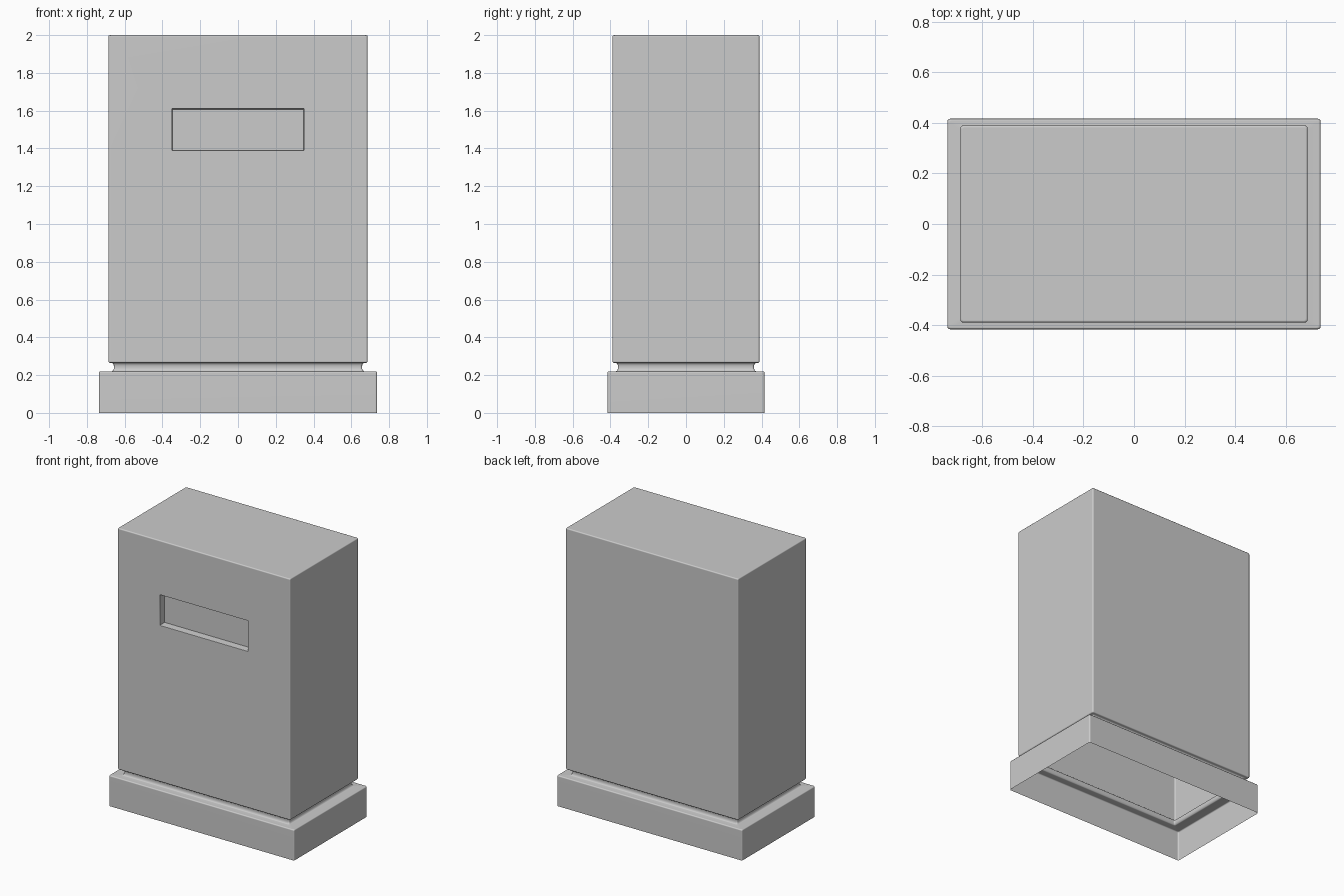
import bpy, bmesh, math
from mathutils import Vector

if "Cube" in bpy.data.objects:
    bpy.data.objects.remove(bpy.data.objects["Cube"])

SEG = 3  # corner segments


def ring(bm, hx, hy, z, r=0.01):
    # rounded rectangle loop
    vs = []
    for i, (sx, sy) in enumerate([(1, 1), (-1, 1), (-1, -1), (1, -1)]):
        for k in range(SEG + 1):
            a = math.pi / 2 * (i + k / SEG)
            vs.append(bm.verts.new((sx * (hx - r) + r * math.cos(a),
                                    sy * (hy - r) + r * math.sin(a), z)))
    return vs


def arc(hx, hy, z, r, a0, a1):
    # edge-rounding profile, measured as an offset from the half sizes
    out = []
    for k in range(SEG + 1):
        a = math.radians(a0 + (a1 - a0) * k / SEG)
        d = r * (1 - math.cos(a))
        out.append((hx - d, hy - d, z + r * math.sin(a)))
    return out


# profile from the open bottom up: plinth, recessed neck, body
profile = [(0.737, 0.416, 0.0)]
profile += arc(0.737, 0.416, 0.212, 0.008, 0, 90)
profile += [(0.668, 0.370, 0.220), (0.661, 0.364, 0.225), (0.657, 0.360, 0.235),
            (0.657, 0.360, 0.250), (0.661, 0.364, 0.260), (0.667, 0.370, 0.265)]
profile += arc(0.686, 0.389, 0.273, 0.008, -90, 0)
profile += arc(0.686, 0.389, 1.992, 0.008, 0, 90)

bm = bmesh.new()
rings = [ring(bm, *p) for p in profile]
n = len(rings[0])
for a, b in zip(rings, rings[1:]):
    for i in range(n):
        j = (i + 1) % n
        bm.faces.new((a[i], a[j], b[j], b[i]))
bm.faces.new(rings[-1])
bm.normal_update()

# front slot: nested insets of the large front panel
front = min((f for f in bm.faces if f.normal.y < -0.99),
            key=lambda f: -f.calc_area())
for hx, hz, y in [(0.353, 0.113, -0.389), (0.3505, 0.1105, -0.388),
                  (0.349, 0.109, -0.385), (0.347, 0.107, -0.338)]:
    bmesh.ops.inset_region(bm, faces=[front], thickness=0.001, use_even_offset=True)
    c = front.calc_center_median()
    for v in front.verts:
        v.co = Vector((math.copysign(hx, v.co.x - c.x), y,
                       1.5 + math.copysign(hz, v.co.z - c.z)))

me = bpy.data.meshes.new("cabinet_shell")
bm.to_mesh(me)
bm.free()
ob = bpy.data.objects.new("cabinet_shell", me)
bpy.context.collection.objects.link(ob)
bpy.context.view_layer.objects.active = ob
ob.select_set(True)
bpy.ops.object.shade_smooth_by_angle(angle=math.radians(35))
ob.modifiers.new("even_shading", 'WEIGHTED_NORMAL').keep_sharp = True
